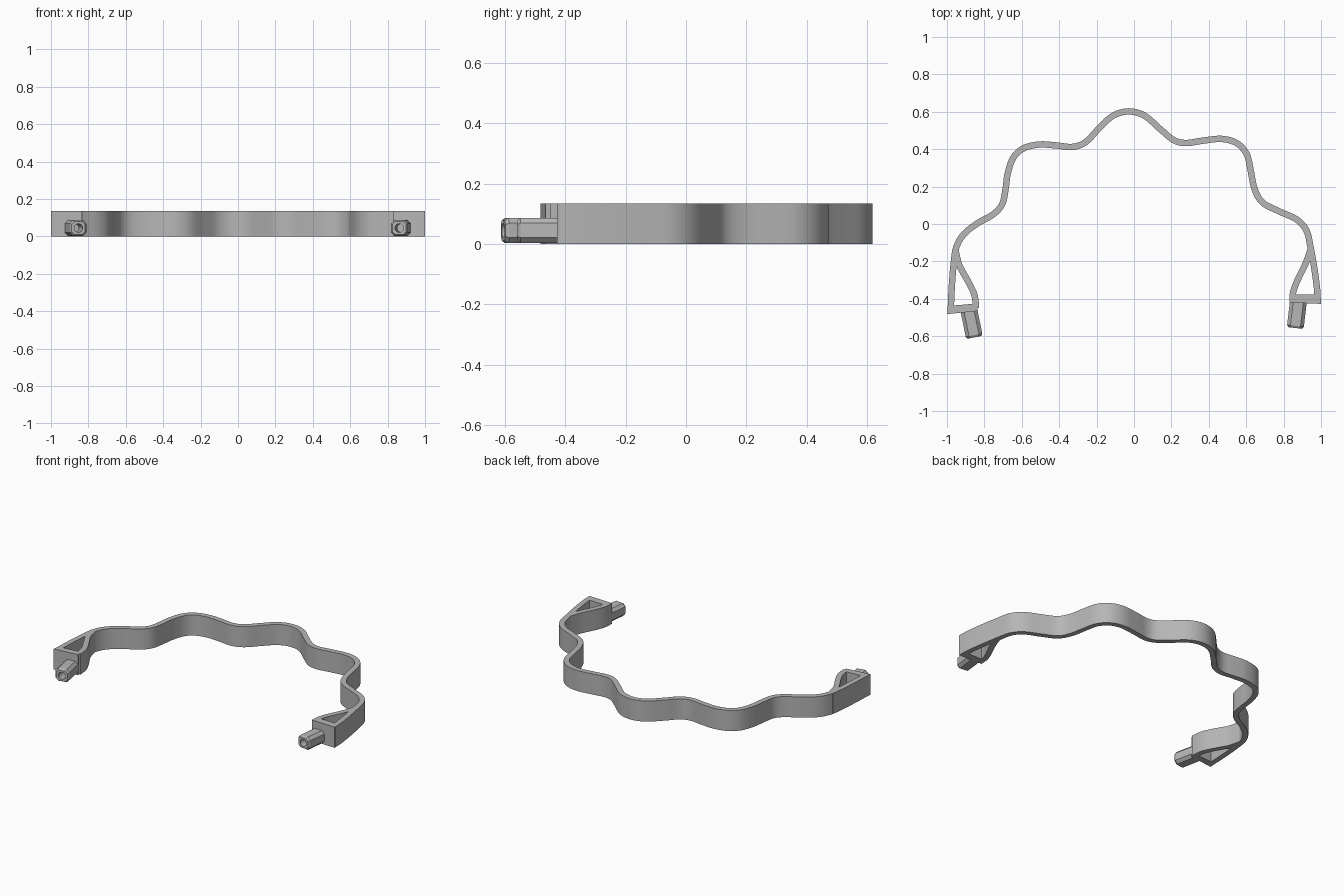
import bpy
import bmesh
import math
from mathutils import Vector
from mathutils.geometry import interpolate_bezier

cube = bpy.data.objects.get("Cube")
if cube:
    bpy.data.objects.remove(cube, do_unlink=True)

HEIGHT = 0.135
THICK = 0.034

grey = bpy.data.materials.new("plain_grey")
grey.use_nodes = True
colour = (0.47, 0.47, 0.47, 1)
grey.diffuse_color = colour
grey.node_tree.nodes["Principled BSDF"].inputs["Base Color"].default_value = colour


def finish(name, bm):
    """Turn a bmesh into a named, coloured object with sharp edges kept."""
    bmesh.ops.recalc_face_normals(bm, faces=bm.faces)
    mesh = bpy.data.meshes.new(name)
    bm.to_mesh(mesh)
    bm.free()
    obj = bpy.data.objects.new(name, mesh)
    bpy.context.collection.objects.link(obj)
    mesh.materials.append(grey)
    bpy.ops.object.select_all(action='DESELECT')
    obj.select_set(True)
    bpy.context.view_layer.objects.active = obj
    bpy.ops.object.shade_smooth_by_angle(angle=math.radians(30))
    return obj


def smooth_path(points, steps=6):
    """Smooth curve passing through every point."""
    pts = [Vector((x, y, 0)) for x, y in points]
    last = len(pts) - 1
    tangents = [(pts[min(i + 1, last)] - pts[max(i - 1, 0)]) / 6
                for i in range(last + 1)]
    path = []
    for i in range(last):
        path += interpolate_bezier(pts[i], pts[i] + tangents[i],
                                   pts[i + 1] - tangents[i + 1], pts[i + 1],
                                   steps + 1)[:-1]
    return path + [pts[last]]


def loft(bm, rings):
    """Join matching rings of points and cap both ends."""
    loops = [[bm.verts.new(p) for p in ring] for ring in rings]
    for a, b in zip(loops, loops[1:]):
        for i in range(len(a)):
            j = (i + 1) % len(a)
            bm.faces.new((a[i], a[j], b[j], b[i]))
    bm.faces.new(loops[0][::-1])
    bm.faces.new(loops[-1])


def wall(name, points):
    """Upright strip of even thickness along a smooth path."""
    path = smooth_path(points)
    up = Vector((0, 0, HEIGHT))
    rings = []
    for i, p in enumerate(path):
        along = path[min(i + 1, len(path) - 1)] - path[max(i - 1, 0)]
        side = Vector((-along.y, along.x, 0)).normalized() * THICK / 2
        rings.append((p - side, p + side, p + side + up, p - side + up))
    bm = bmesh.new()
    loft(bm, rings)
    return finish(name, bm)


def block(name, corners):
    """Upright slab over four ground corners."""
    bm = bmesh.new()
    loft(bm, [[(x, y, z) for x, y in corners] for z in (0, HEIGHT)])
    return finish(name, bm)


def nozzle(name, base, tip):
    """Chamfered eight-sided connector with a round bore in its tip."""
    base, tip = (Vector((x, y, 0.045)) for x, y in (base, tip))
    axis = (tip - base).normalized()
    side = Vector((-axis.y, axis.x, 0))
    w, h, cut = 0.045, 0.042, 0.018
    section = []
    for sx, sz in ((1, 1), (-1, 1), (-1, -1), (1, -1)):
        pair = [(sx * w, sz * (h - cut)), (sx * (w - cut), sz * h)]
        section += pair if sx == sz else pair[::-1]

    def ring(centre, scale):
        return [centre + side * u * scale + Vector((0, 0, v * scale))
                for u, v in section]

    bm = bmesh.new()
    loft(bm, [ring(base, 1), ring(tip - axis * 0.012, 1), ring(tip, 0.82)])
    obj = finish(name, bm)

    # Bore
    bpy.ops.mesh.primitive_cylinder_add(vertices=24, radius=0.023, depth=0.2,
                                        location=tip)
    cutter = bpy.context.object
    cutter.name = name + "_bore_cutter"
    cutter.hide_render = True
    cutter.rotation_euler = axis.to_track_quat('Z', 'Y').to_euler()
    cutter.data.materials.append(grey)
    mod = obj.modifiers.new("bore", 'BOOLEAN')
    mod.operation = 'DIFFERENCE'
    mod.object = cutter
    bpy.context.view_layer.objects.active = obj
    bpy.ops.object.modifier_apply(modifier=mod.name)
    bpy.data.objects.remove(cutter, do_unlink=True)


# Wavy main band, from the right end round the back to the left end
wall("wavy_band", [
    (-.98, -.47), (-.975, -.35), (-.965, -.22), (-.95, -.125), (-.91, -.055),
    (-.835, .005), (-.755, .05), (-.705, .105), (-.687, .185), (-.675, .27),
    (-.645, .355), (-.59, .405), (-.505, .425), (-.415, .42), (-.33, .412),
    (-.26, .437), (-.19, .508), (-.115, .577), (-.03, .602), (.055, .58),
    (.135, .512), (.21, .45), (.275, .433), (.365, .445), (.467, .455),
    (.548, .433), (.602, .375), (.623, .29), (.644, .19), (.687, .115),
    (.778, .067), (.87, .024), (.922, -.035), (.944, -.125), (.965, -.243),
    (.979, -.35), (.982, -.42)])

# Curved inner struts that form the triangular end frames
wall("right_inner_strut", [(-.956, -.13), (-.934, -.22), (-.885, -.31),
                           (-.853, -.38), (-.845, -.45)])
wall("left_inner_strut", [(.946, -.13), (.918, -.21), (.87, -.31),
                          (.85, -.37), (.85, -.41)])

# End blocks closing the frames
block("right_end_block", [(-1, -.482), (-.835, -.465), (-.84, -.425), (-.99, -.438)])
block("left_end_block", [(.83, -.42), (1, -.427), (.99, -.378), (.835, -.375)])

# Connectors
nozzle("right_nozzle", (-.884, -.455), (-.853, -.606))
nozzle("left_nozzle", (.88, -.405), (.862, -.556))
